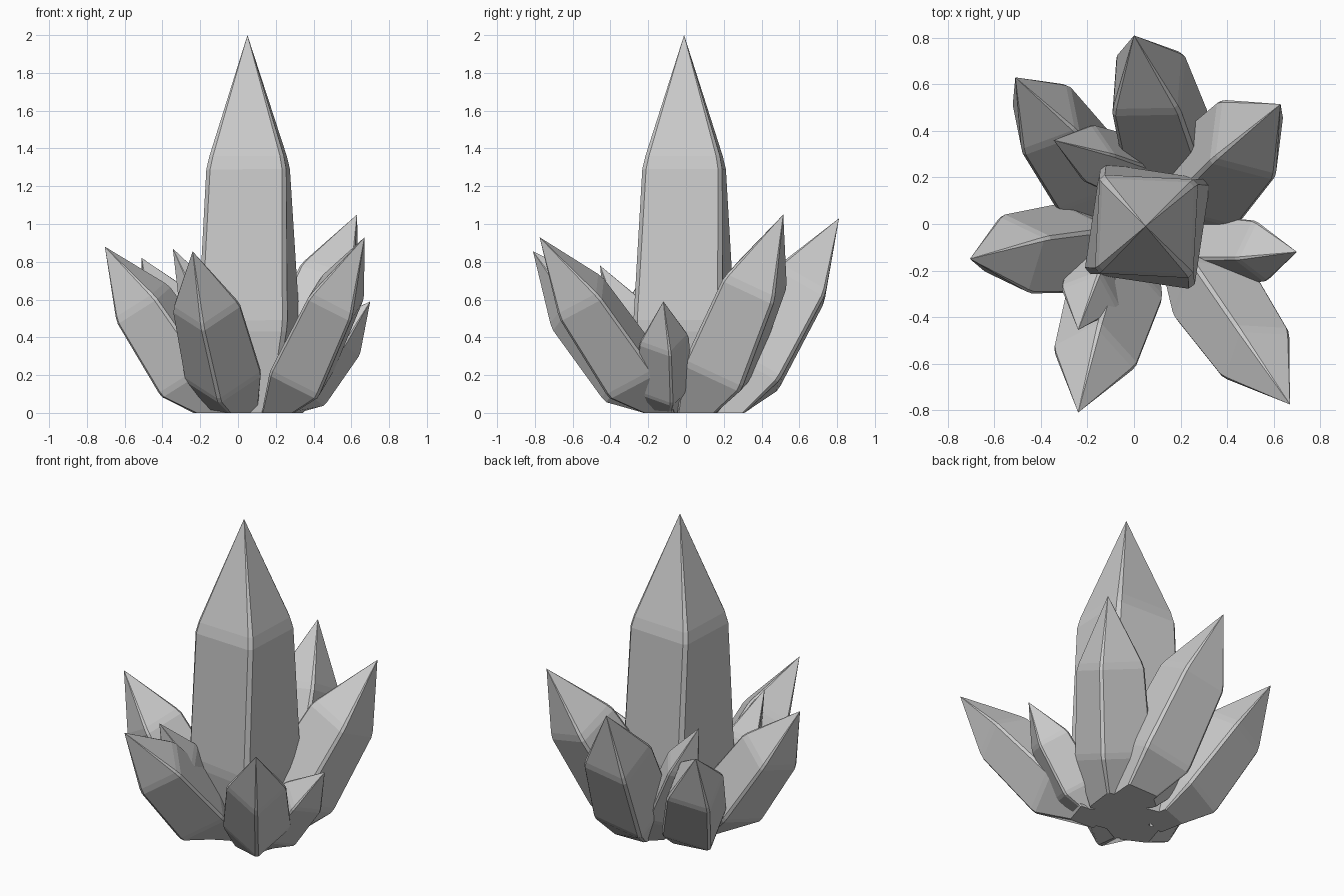
import bpy, bmesh, math
from mathutils import Vector

if "Cube" in bpy.data.objects:
    bpy.data.objects.remove(bpy.data.objects["Cube"])

# Lengthwise profile shared by every crystal: (fraction of length, width factor)
PROFILE = [(0.0, 0.76), (0.215, 1.13), (0.245, 1.15), (0.645, 1.02), (0.68, 0.95)]
BEVEL = math.radians(3)   # half-angle of the narrow chamfer on each long edge


def crystal(name, base, tip, side, roll, twist=0):
    """Square, chamfered crystal growing from base to tip, cut flat on z = 0."""
    base, tip = Vector(base), Vector(tip)
    axis = (tip - base).normalized()
    e1 = Vector((0, 0, 1)).cross(axis).normalized()
    e2 = axis.cross(e1)
    radius = side / math.sqrt(2)

    bm = bmesh.new()
    rings = []
    for t, f in PROFILE:
        ring = []
        for k in range(4):
            mid = math.radians(roll + twist * t + 45 + 90 * k)
            for a in (mid - BEVEL, mid + BEVEL):
                p = base.lerp(tip, t) + (e1 * math.cos(a) + e2 * math.sin(a)) * radius * f
                p.z = 0 if t == 0 else max(p.z, 0.004)
                ring.append(bm.verts.new(p))
        rings.append(ring)
    point = bm.verts.new(tip)
    n = len(rings[0])
    for low, high in zip(rings, rings[1:]):
        for i in range(n):
            j = (i + 1) % n
            bm.faces.new((low[i], low[j], high[j], high[i]))
    for i in range(n):
        bm.faces.new((rings[-1][i], rings[-1][(i + 1) % n], point))
    bm.faces.new(rings[0][::-1])
    bmesh.ops.recalc_face_normals(bm, faces=bm.faces)
    mesh = bpy.data.meshes.new(name)
    bm.to_mesh(mesh)
    bm.free()
    obj = bpy.data.objects.new(name, mesh)
    bpy.context.collection.objects.link(obj)
    return obj


# Tall centre crystal, slightly twisted
crystal("main_crystal", (0.06, -0.01, 0), (0.05, -0.01, 2.0), 0.395, -12, 14)

# Ring of leaning crystals
crystal("back_crystal", (0.18, 0.21, 0), (0.0, 0.81, 1.03), 0.28, -18)
crystal("back_right_crystal", (0.21, 0.08, 0), (0.63, 0.515, 1.05), 0.28, 33)
crystal("right_crystal", (0.24, -0.11, 0), (0.70, -0.12, 0.59), 0.185, 60)
crystal("front_right_crystal", (0.235, -0.14, 0), (0.67, -0.775, 0.93), 0.24, 45)
crystal("front_left_crystal", (-0.03, -0.12, 0), (-0.24, -0.81, 0.855), 0.25, 52)
crystal("left_crystal", (-0.12, -0.09, 0), (-0.705, -0.15, 0.88), 0.25, -27)
crystal("back_left_crystal", (-0.13, 0.11, 0), (-0.51, 0.63, 0.82), 0.25, -20)

# Small crystals tucked against the centre
crystal("small_back_left_crystal", (0.09, 0.20, 0), (-0.345, 0.36, 0.87), 0.17, 58)
crystal("small_front_left_crystal", (-0.09, -0.05, 0), (-0.24, -0.455, 0.78), 0.18, 45)
